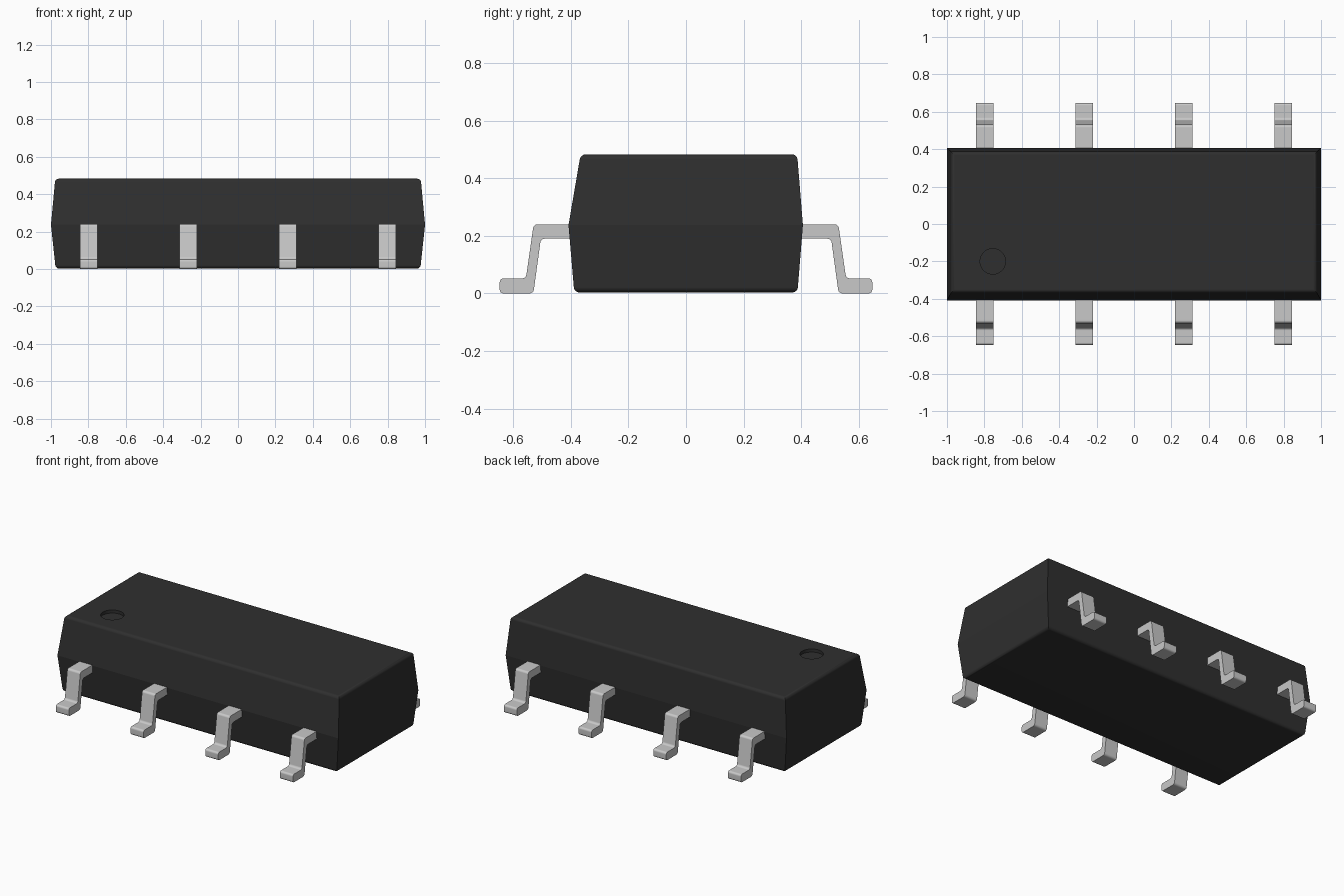
import bpy, bmesh, math
from mathutils import Matrix

cube = bpy.data.objects.get("Cube")
if cube:
    bpy.data.objects.remove(cube, do_unlink=True)


def material(name, color, rough, metal=0.0):
    mat = bpy.data.materials.new(name)
    mat.use_nodes = True
    mat.diffuse_color = color
    bsdf = mat.node_tree.nodes["Principled BSDF"]
    bsdf.inputs["Base Color"].default_value = color
    bsdf.inputs["Roughness"].default_value = rough
    bsdf.inputs["Metallic"].default_value = metal
    return mat


black = material("black_plastic", (0.028, 0.028, 0.028, 1), 0.7)
silver = material("silver_metal", (0.58, 0.58, 0.58, 1), 0.5)


def make_object(name, bm, mat):
    bmesh.ops.recalc_face_normals(bm, faces=bm.faces)
    mesh = bpy.data.meshes.new(name)
    bm.to_mesh(mesh)
    bm.free()
    mesh.materials.append(mat)
    obj = bpy.data.objects.new(name, mesh)
    bpy.context.collection.objects.link(obj)
    return obj


def activate(obj):
    bpy.ops.object.select_all(action="DESELECT")
    obj.select_set(True)
    bpy.context.view_layer.objects.active = obj


def smooth(obj):
    activate(obj)
    bpy.ops.object.shade_smooth_by_angle(angle=math.radians(30))
    mod = obj.modifiers.new("flat_face_normals", "WEIGHTED_NORMAL")
    mod.keep_sharp = True


# Body: three stacked rectangles with rounded top and bottom rims
WAIST, TOP = 0.237, 0.483
LEVELS = [  # z, half length, front y, back y
    (0.003, 0.975, -0.388, 0.387),
    (WAIST, 1.0, -0.408, 0.406),
    (TOP, 0.977, -0.366, 0.386),
]
bm = bmesh.new()
rings = [[bm.verts.new(p) for p in ((-h, f, z), (h, f, z), (h, b, z), (-h, b, z))]
         for z, h, f, b in LEVELS]
for low, high in zip(rings, rings[1:]):
    for i in range(4):
        j = (i + 1) % 4
        bm.faces.new((low[i], low[j], high[j], high[i]))
caps = [bm.faces.new(rings[0]), bm.faces.new(rings[-1])]
rims = [e for f in caps for e in f.edges]
bmesh.ops.bevel(bm, geom=rims, offset=0.018, segments=4, profile=0.5, affect="EDGES")
body = make_object("body", bm, black)

# Round orientation recess cut into the top
bm = bmesh.new()
bmesh.ops.create_cone(bm, cap_ends=True, segments=48, radius1=0.068, radius2=0.068,
                      depth=0.04, matrix=Matrix.Translation((-0.755, -0.2, TOP)))
cutter = make_object("recess_cutter", bm, black)
cutter.hide_render = True
cut = body.modifiers.new("recess", "BOOLEAN")
cut.object = cutter
cut.operation = "DIFFERENCE"
cut.solver = "EXACT"
activate(body)
bpy.ops.object.modifier_apply(modifier=cut.name)
bpy.data.objects.remove(cutter, do_unlink=True)
smooth(body)

# Keep a crisp crease around the waist
verts = body.data.vertices
for edge in body.data.edges:
    if all(abs(verts[i].co.z - WAIST) < 0.001 for i in edge.vertices):
        edge.use_edge_sharp = True

# Bent legs: rounded side profile extruded across the leg width
PROFILE = [(0.37, 0.24), (0.529, 0.24), (0.556, 0.052), (0.647, 0.052),
           (0.647, 0.0), (0.53, 0.0), (0.504, 0.19), (0.37, 0.19)]
WIDTH = 0.092


def make_leg(name, x, side):
    bm = bmesh.new()
    outline = [bm.verts.new((x - WIDTH / 2, side * y, z)) for y, z in PROFILE]
    bm.faces.new(outline)
    bmesh.ops.bevel(bm, geom=outline, offset=0.013, segments=4, profile=0.5,
                    affect="VERTICES")
    grown = bmesh.ops.extrude_face_region(bm, geom=bm.faces[:])
    moved = [v for v in grown["geom"] if isinstance(v, bmesh.types.BMVert)]
    bmesh.ops.translate(bm, vec=(WIDTH, 0, 0), verts=moved)
    smooth(make_object(name, bm, silver))


for side, label in ((-1, "front"), (1, "back")):
    for n in range(4):
        make_leg(f"{label}_leg_{n + 1}", (n - 1.5) * 0.532, side)
